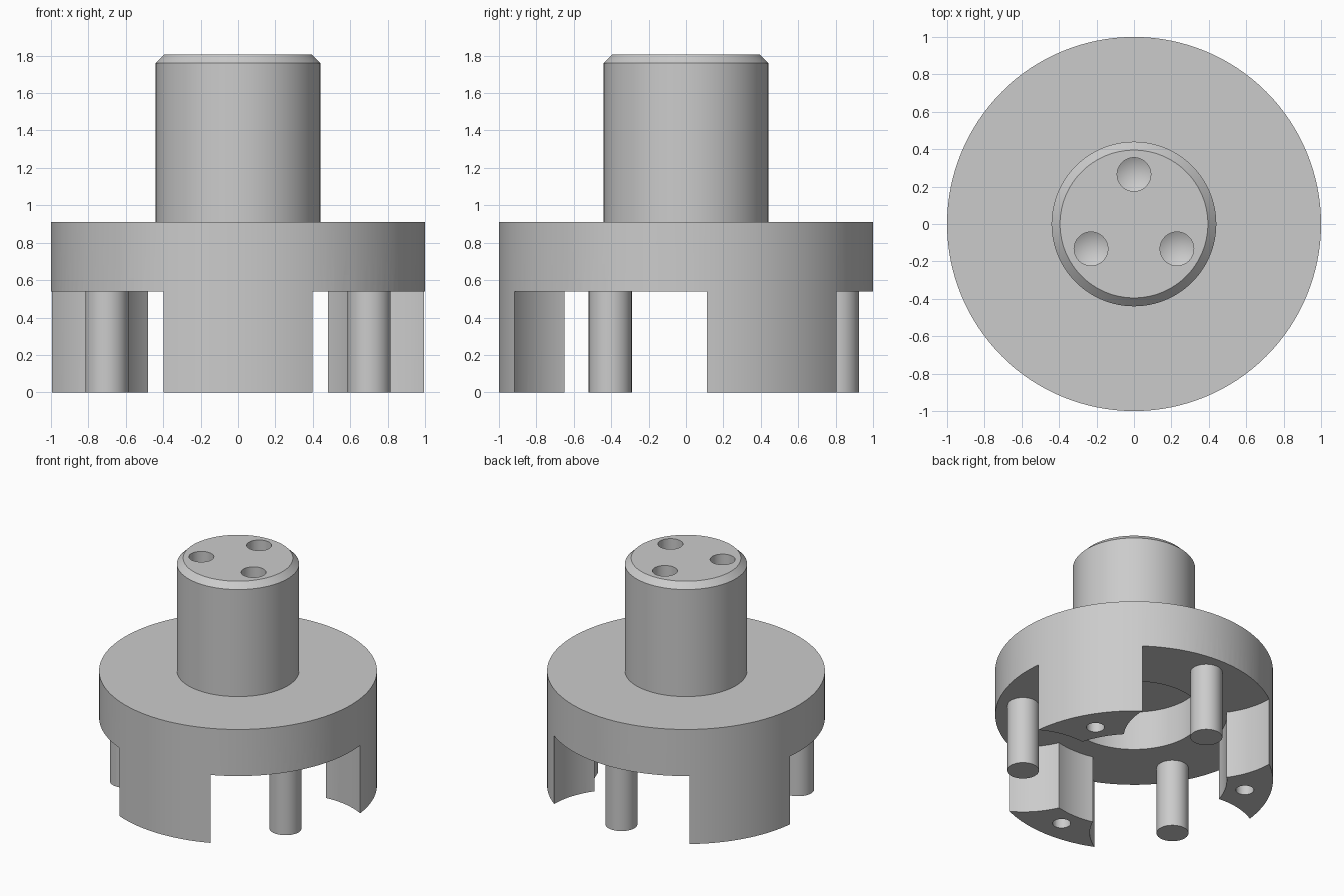
import bpy, bmesh, math
from mathutils import Matrix, Vector

cube = bpy.data.objects.get("Cube")
if cube:
    bpy.data.objects.remove(cube, do_unlink=True)

steel = bpy.data.materials.new("grey_metal")
steel.use_nodes = True
GREY = (0.6, 0.6, 0.6, 1)
steel.diffuse_color = GREY
steel.node_tree.nodes["Principled BSDF"].inputs["Base Color"].default_value = GREY


def lathe(name, profile, x=0, y=0, segments=64):
    """Spin an (r, z) profile that starts and ends on the axis."""
    bm = bmesh.new()
    verts = [bm.verts.new((r, 0, z)) for r, z in profile]
    edges = [bm.edges.new(pair) for pair in zip(verts, verts[1:])]
    bmesh.ops.spin(bm, geom=verts + edges, cent=(0, 0, 0), axis=(0, 0, 1),
                   angle=math.tau, steps=segments, use_merge=True)
    bmesh.ops.remove_doubles(bm, verts=bm.verts, dist=1e-5)
    bmesh.ops.recalc_face_normals(bm, faces=bm.faces)
    bmesh.ops.transform(bm, matrix=Matrix.Translation((x, y, 0)), verts=bm.verts)
    mesh = bpy.data.meshes.new(name)
    bm.to_mesh(mesh)
    bm.free()
    mesh.materials.append(steel)
    obj = bpy.data.objects.new(name, mesh)
    bpy.context.collection.objects.link(obj)
    return obj


def cylinder(name, r, z0, z1, x=0, y=0, segments=64):
    return lathe(name, [(0, z0), (r, z0), (r, z1), (0, z1)], x, y, segments)


def ring(radius, first_angle):
    """Three points spaced evenly around the axis."""
    for i in range(3):
        a = math.radians(first_angle + 120 * i)
        yield radius * math.cos(a), radius * math.sin(a)


def activate(obj):
    bpy.ops.object.select_all(action='DESELECT')
    obj.select_set(True)
    bpy.context.view_layer.objects.active = obj


def cut(obj, cutter):
    cutter.hide_render = True
    mod = obj.modifiers.new("cut", 'BOOLEAN')
    mod.operation = 'DIFFERENCE'
    mod.solver = 'EXACT'
    mod.object = cutter
    activate(obj)
    bpy.ops.object.modifier_apply(modifier=mod.name)
    bpy.data.objects.remove(cutter, do_unlink=True)


LEDGE, FLANGE_TOP, TOP = 0.54, 0.91, 1.805
PIN_CIRCLE = 0.81

# Hub: chamfered shaft, flange, stepped bore and skirt in one turned body
hub = lathe("coupling_hub", [
    (0, TOP), (0.395, TOP), (0.44, 1.76), (0.44, FLANGE_TOP), (1, FLANGE_TOP),
    (1, 0), (0.668, 0), (0.668, LEDGE), (0.49, LEDGE), (0.49, 0.85), (0, 0.85)],
    segments=128)

# Round notches around the pins leave three legs
for x, y in ring(PIN_CIRCLE, 90):
    cut(hub, cylinder("notch_cutter", 0.595, -0.2, LEDGE, x, y, 96))

# Blind holes in the leg ends
for x, y in ring(PIN_CIRCLE, 30):
    cut(hub, cylinder("leg_hole_cutter", 0.065, -0.1, 0.35, x, y, 32))

# Drilled holes with conical ends in the shaft top
for x, y in ring(0.265, 90):
    drill = [(0, 1.35), (0.09, 1.4), (0.09, TOP + 0.1), (0, TOP + 0.1)]
    cut(hub, lathe("drill_cutter", drill, x, y, 48))

# Drive pins
parts = [hub]
for i, (x, y) in enumerate(ring(PIN_CIRCLE, 90)):
    parts.append(cylinder(f"drive_pin_{i + 1}", 0.115, 0, LEDGE + 0.02, x, y, 48))

for part in parts:
    activate(part)
    bpy.ops.object.shade_smooth_by_angle(angle=math.radians(30))
